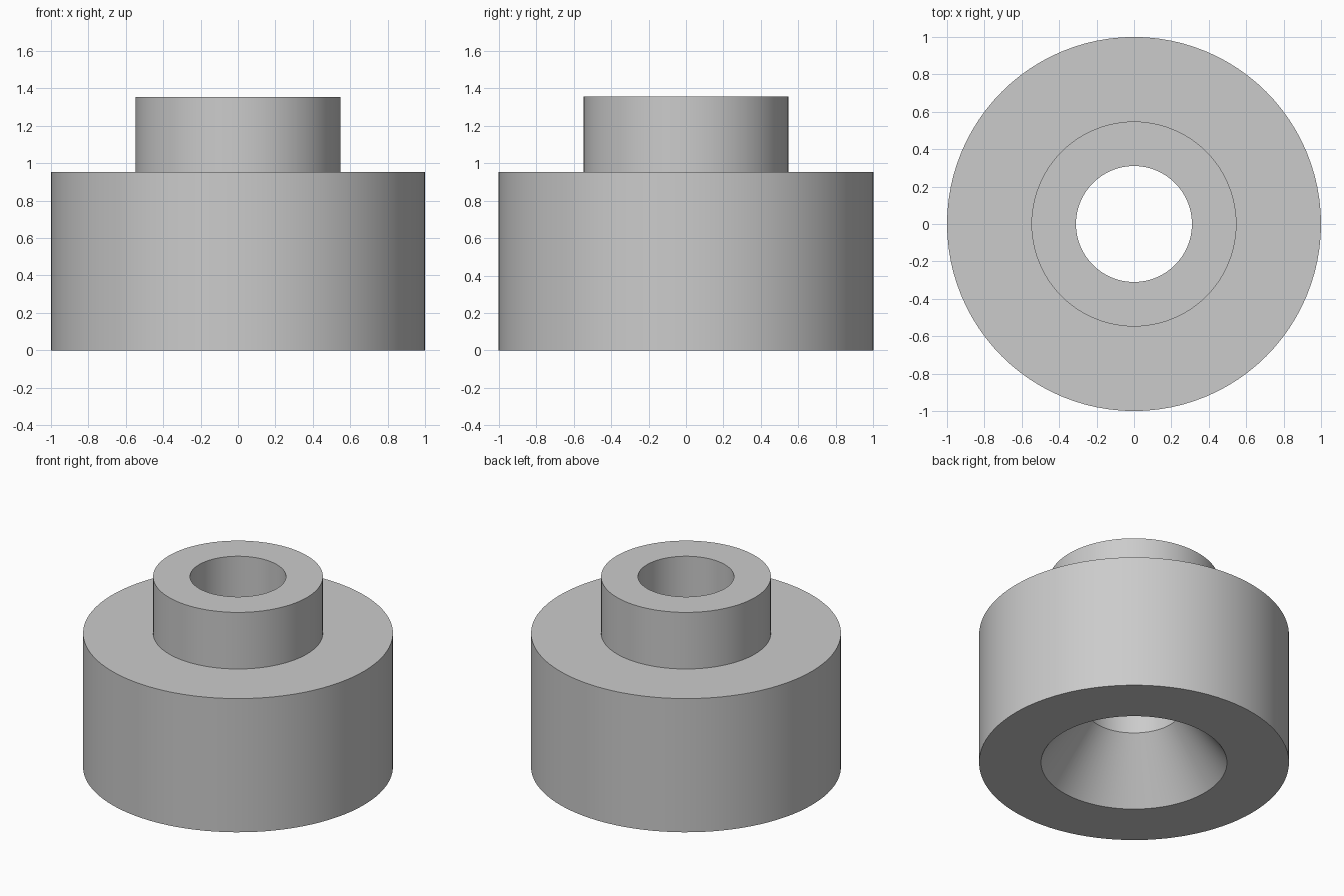
import bpy
import bmesh
import math

SEGMENTS = 96

cube = bpy.data.objects.get("Cube")
if cube:
    bpy.data.objects.remove(cube, do_unlink=True)

# Single plain grey
grey = bpy.data.materials.new("light_grey")
grey.use_nodes = True
colour = (0.6, 0.6, 0.6, 1)
grey.diffuse_color = colour
grey.node_tree.nodes["Principled BSDF"].inputs["Base Color"].default_value = colour


def lathe(name, profile, material):
    """Revolve a closed (radius, height) profile around the z axis."""
    bm = bmesh.new()
    rings = []
    for radius, z in profile:
        angles = [math.tau * i / SEGMENTS for i in range(SEGMENTS)]
        rings.append([bm.verts.new((radius * math.cos(a), radius * math.sin(a), z))
                      for a in angles])
    for ring, following in zip(rings, rings[1:] + rings[:1]):
        for i in range(SEGMENTS):
            j = (i + 1) % SEGMENTS
            bm.faces.new((ring[i], ring[j], following[j], following[i]))
    bmesh.ops.recalc_face_normals(bm, faces=bm.faces)
    mesh = bpy.data.meshes.new(name)
    bm.to_mesh(mesh)
    bm.free()
    mesh.materials.append(material)
    obj = bpy.data.objects.new(name, mesh)
    bpy.context.collection.objects.link(obj)
    return obj


# Stepped bushing: wide body, narrow collar, straight bore, conical mouth below
bushing = lathe("stepped_bushing", [
    (0.6, 0), (1, 0), (1, 0.952),             # underside and body wall
    (0.548, 0.952), (0.548, 1.355),           # shoulder and collar wall
    (0.31, 1.355), (0.31, 0.4),               # collar rim and bore
], grey)

bpy.ops.object.select_all(action='DESELECT')
bushing.select_set(True)
bpy.context.view_layer.objects.active = bushing
bpy.ops.object.shade_smooth_by_angle(angle=math.radians(30))
